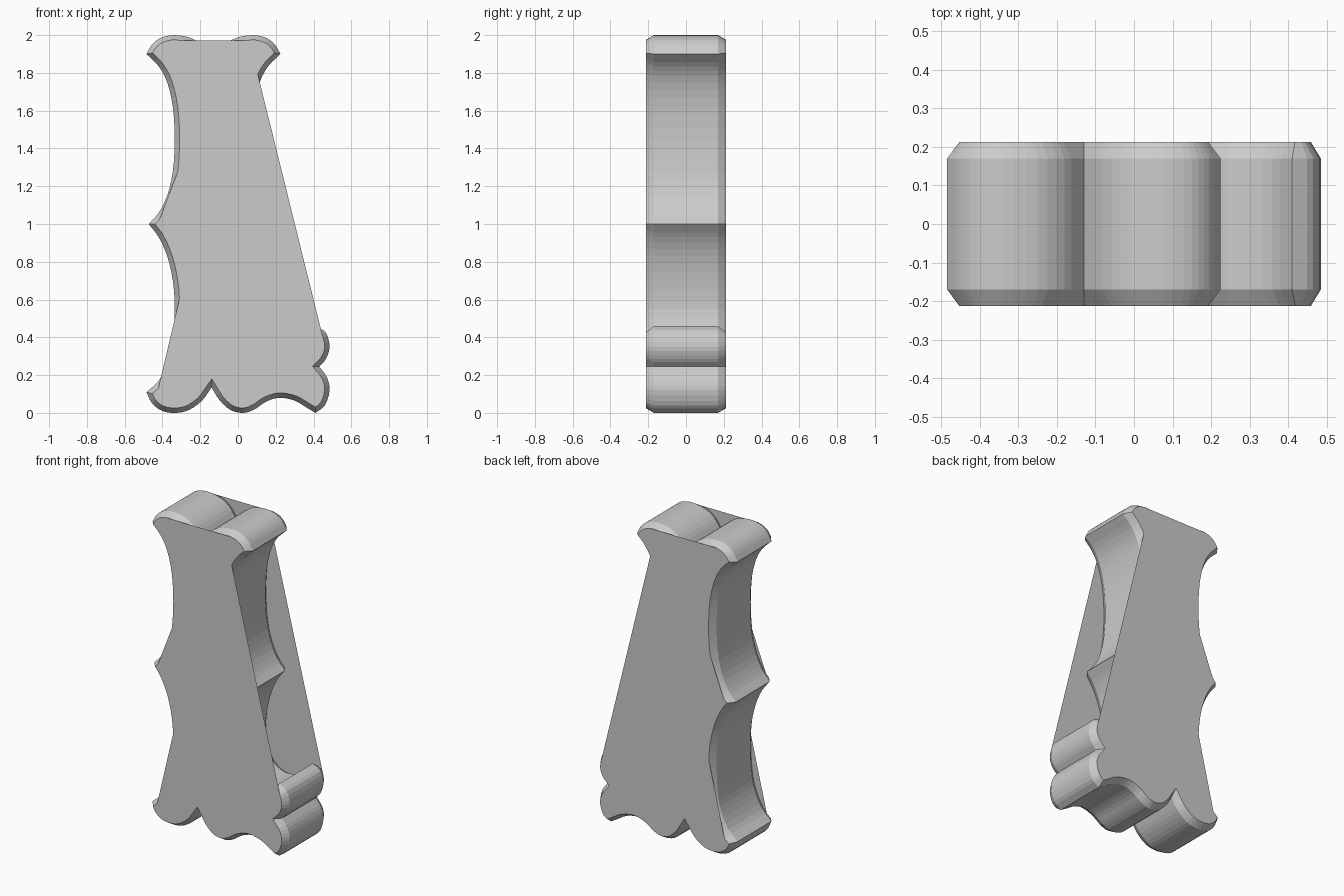
import bpy, bmesh
from mathutils import Vector

if "Cube" in bpy.data.objects:
    bpy.data.objects.remove(bpy.data.objects["Cube"])

HALF, EDGE, INSET = 0.213, 0.17, 0.026
AXIS = -0.13  # mirror line of the upper body


def smooth(pts, n=3):
    """Catmull-Rom curve through pts, last point left out."""
    p = [Vector(q) for q in pts]
    p = [2 * p[0] - p[1]] + p + [2 * p[-1] - p[-2]]
    out = []
    for a, b, c, d in zip(p, p[1:], p[2:], p[3:]):
        for i in range(n):
            t = i / n
            out.append(0.5 * (2 * b + (c - a) * t + (2 * a - 5 * b + 4 * c - d) * t * t
                              + (3 * b - a - 3 * c + d) * t ** 3))
    return out


def mirror(pts):
    return [(2 * AXIS - x, z) for x, z in reversed(pts)]


# Scalloped outline, counter-clockwise as seen from the front
bump = [(-0.13, 1.87), (-0.18, 1.94), (-0.25, 1.985), (-0.34, 2.0),
        (-0.41, 1.985), (-0.455, 1.95), (-0.485, 1.9)]
grip_upper = [(-0.485, 1.9), (-0.42, 1.835), (-0.375, 1.75), (-0.345, 1.62), (-0.335, 1.45),
              (-0.345, 1.28), (-0.375, 1.15), (-0.42, 1.06), (-0.473, 1.0)]
grip_lower = [(-0.473, 1.0), (-0.42, 0.93), (-0.375, 0.83), (-0.345, 0.7), (-0.335, 0.55),
              (-0.345, 0.38), (-0.37, 0.27), (-0.42, 0.17), (-0.485, 0.11)]
base_left = [(-0.485, 0.11), (-0.455, 0.05), (-0.4, 0.01), (-0.33, 0.0), (-0.26, 0.015),
             (-0.19, 0.065), (-0.14, 0.135)]
base_right = [(-0.14, 0.135), (-0.1, 0.07), (-0.04, 0.015), (0.03, 0.0), (0.09, 0.02),
              (0.15, 0.06), (0.22, 0.08), (0.3, 0.065), (0.36, 0.03), (0.41, 0.0)]
toe_low = [(0.41, 0.0), (0.46, 0.04), (0.485, 0.12), (0.47, 0.19), (0.43, 0.245)]
toe_high = [(0.43, 0.245), (0.465, 0.285), (0.485, 0.35), (0.465, 0.425), (0.41, 0.46)]
instep = [(0.41, 0.46), (0.36, 0.395), (0.27, 0.355), (0.18, 0.36), (0.11, 0.42),
          (0.075, 0.55), (0.085, 0.7), (0.115, 0.83), (0.16, 0.93), (0.213, 1.0)]

outline = []
for seg in (bump, grip_upper, grip_lower, base_left, base_right, toe_low, toe_high,
            instep, mirror(grip_upper), mirror(bump)):
    outline += smooth(seg)

# Inset outline for the chamfer
inner = []
N = len(outline)
for i, p in enumerate(outline):
    e1 = (p - outline[i - 1]).normalized()
    e2 = (outline[(i + 1) % N] - p).normalized()
    n1, n2 = Vector((-e1.y, e1.x)), Vector((-e2.y, e2.x))
    inner.append(p + (n1 + n2) * INSET / max(1 + n1.dot(n2), 0.6))


def on_plate(p):
    """The flat plates bridge these hollows with straight edges."""
    x, z = p
    if z > 1.8 and -0.35 < x < 0.09:
        return False
    if x < -0.25 and (1.03 < z < 1.24 or 0.15 < z < 0.58):
        return False
    return not (0 < x < 0.445 and 0.3 < z < 1.765)


# Chamfered wall plus front and back plates
bm = bmesh.new()
rings = [[bm.verts.new((p.x, y, p.y)) for p in line]
         for y, line in ((-HALF, inner), (-EDGE, outline), (EDGE, outline), (HALF, inner))]
for a, b in zip(rings, rings[1:]):
    for i in range(N):
        j = (i + 1) % N
        bm.faces.new((a[i], a[j], b[j], b[i]))
keep = [i for i in range(N) if on_plate(inner[i])]
bm.faces.new([rings[0][i] for i in reversed(keep)])
bm.faces.new([rings[3][i] for i in keep])
bmesh.ops.recalc_face_normals(bm, faces=bm.faces)

mesh = bpy.data.meshes.new("scalloped_body")
bm.to_mesh(mesh)
bm.free()
body = bpy.data.objects.new("scalloped_body", mesh)
bpy.context.collection.objects.link(body)
